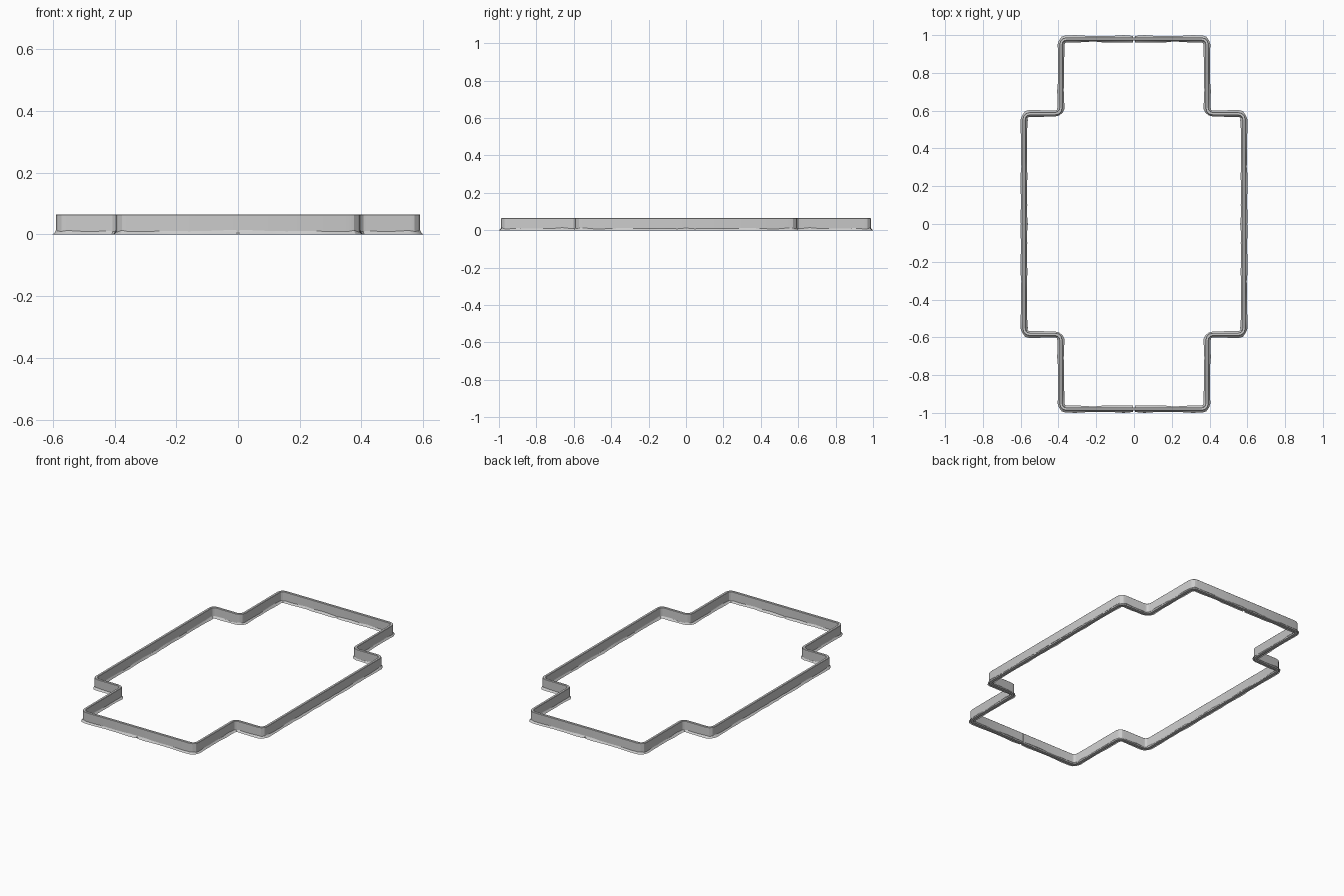
import bpy, bmesh, math, random
from mathutils import Vector

if "Cube" in bpy.data.objects:
    bpy.data.objects.remove(bpy.data.objects["Cube"])

random.seed(4)
R = 0.03        # corner radius of the centre line
HALF = 0.008    # half wall thickness
TOP = 0.065


def quarter_path(start_x, step):
    """One quarter of the stepped outline, corners rounded, straights subdivided."""
    pts = [Vector(p) for p in ((start_x, 0.98), (0.387, 0.98), (0.387, 0.584),
                               (0.582, 0.584), (0.582, 0.0))]
    key = [pts[0]]
    for a, b, c in zip(pts, pts[1:], pts[2:]):
        u, v = (a - b).normalized(), (c - b).normalized()
        centre = b + (u + v) * R
        for i in range(4):
            t = math.radians(30 * i)
            key.append(centre - v * R * math.cos(t) - u * R * math.sin(t))
    key.append(pts[-1])
    path = [key[0]]
    for a, b in zip(key, key[1:]):
        n = max(1, round((b - a).length / step))
        path += [a.lerp(b, i / n) for i in range(1, n + 1)]
    return path


def outward(path):
    """Mitred outward normals along the path."""
    dirs = [(b - a).normalized() for a, b in zip(path, path[1:])]
    result = []
    for i in range(len(path)):
        d0, d1 = dirs[max(i - 1, 0)], dirs[min(i, len(dirs) - 1)]
        m = (d0 + d1).normalized()
        result.append(Vector((-m.y, m.x)) / m.dot(d1))
    return result


def sweep(name, path, section, closed):
    """Sweep (offset, height) sections along the path, then mirror to all quarters."""
    bm = bmesh.new()
    rings = []
    for i, (p, n) in enumerate(zip(path, outward(path))):
        rings.append([bm.verts.new((*(p + n * o), z)) for o, z in section(i)])
    count = len(rings[0])
    for a, b in zip(rings, rings[1:]):
        for j in range(count if closed else count - 1):
            k = (j + 1) % count
            bm.faces.new((a[j], a[k], b[k], b[j]))
    if closed:
        bm.faces.new(rings[0])
    bmesh.ops.recalc_face_normals(bm, faces=bm.faces)
    if not closed and sum(f.normal.z for f in bm.faces) < 0:
        bmesh.ops.reverse_faces(bm, faces=bm.faces)
    mesh = bpy.data.meshes.new(name)
    bm.to_mesh(mesh)
    bm.free()
    obj = bpy.data.objects.new(name, mesh)
    bpy.context.collection.objects.link(obj)
    mod = obj.modifiers.new("mirror", "MIRROR")
    mod.use_axis = (True, True, False)
    mod.merge_threshold = 0.0003
    bpy.ops.object.select_all(action='DESELECT')
    obj.select_set(True)
    bpy.context.view_layer.objects.active = obj
    bpy.ops.object.shade_smooth_by_angle(angle=math.radians(25))
    return obj


# Upright wall with a finely bevelled top; tiny joint at x = 0
wall_section = [(-HALF, 0), (-HALF, TOP - 0.002), (-HALF + 0.002, TOP),
                (HALF - 0.002, TOP), (HALF, TOP - 0.002), (HALF, 0)]
sweep("wall", quarter_path(0.0006, 5), lambda i: wall_section, True)

# Uneven skirts of built-up ground along both sides of the wall
for name, side in (("outer_skirt", 1), ("inner_skirt", -1)):
    path = quarter_path(0.004, 0.05)
    reach = [random.uniform(0.014, 0.02) for _ in path]
    reach[1] = 0.02
    rise = [random.uniform(0.008, 0.015) for _ in path]

    def skirt_section(i):
        w, h = reach[i], rise[i]
        return [(side * (HALF - 0.0005), h),
                (side * (HALF + (w - HALF) * 0.4), h * 0.45),
                (side * w, 0)]

    sweep(name, path, skirt_section, False)
